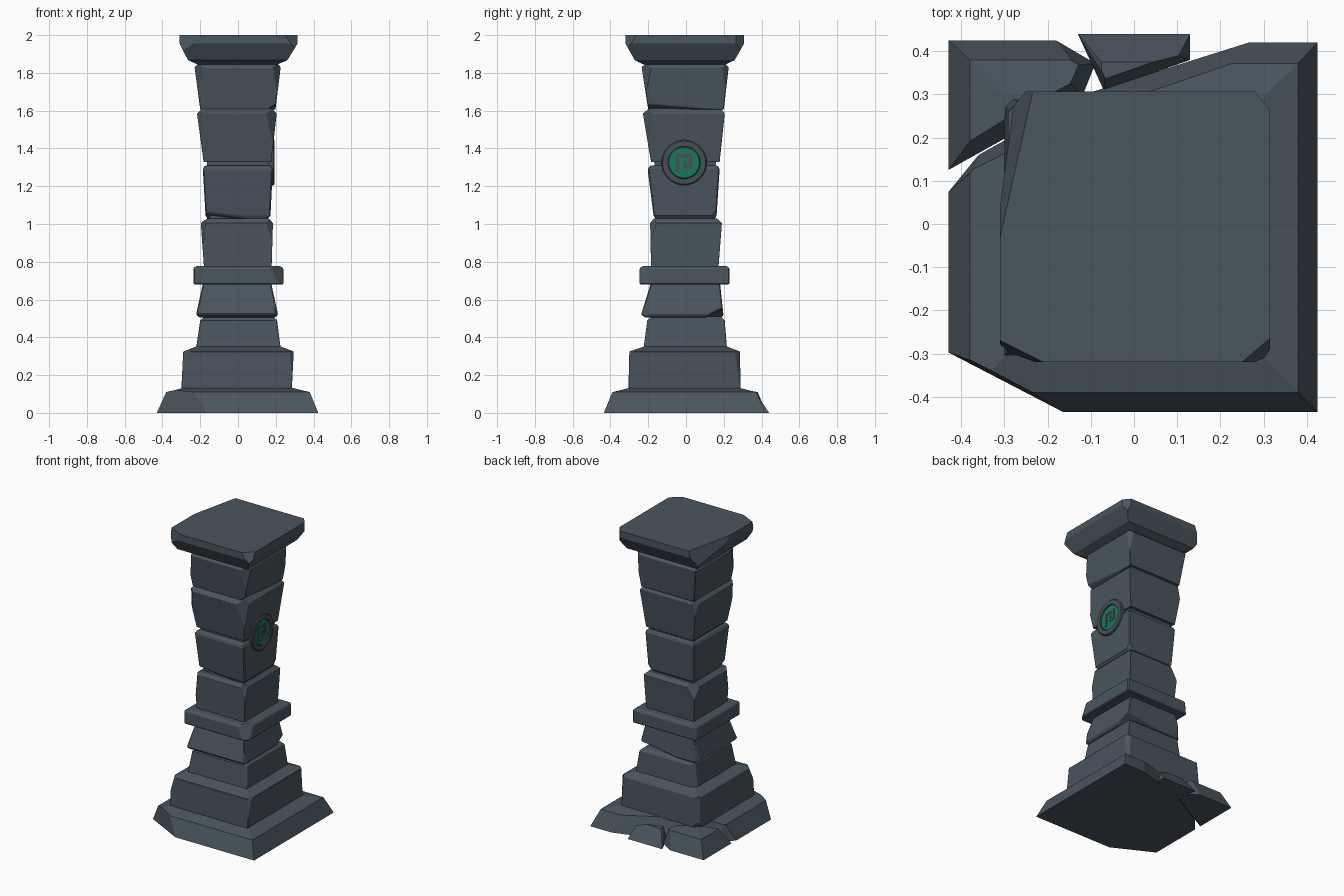
import bpy, bmesh, math
from mathutils import Vector, Matrix


def material(name, rgb):
    m = bpy.data.materials.new(name)
    m.diffuse_color = (*rgb, 1)
    return m


STONE = material("slate stone", (0.068, 0.092, 0.114))
TRIM = material("grey trim", (0.066, 0.078, 0.09))
GREEN = material("jade green", (0.008, 0.19, 0.115))


def finish(bm, name, mat):
    bmesh.ops.recalc_face_normals(bm, faces=bm.faces)
    me = bpy.data.meshes.new(name)
    bm.to_mesh(me)
    bm.free()
    me.materials.append(mat)
    ob = bpy.data.objects.new(name, me)
    bpy.context.collection.objects.link(ob)
    return ob


def block(name, levels, chips=(), bevel=0.006):
    """Loft rectangles (z, x0, x1, y0, y1), then slice off chips (point, outward normal)."""
    bm = bmesh.new()
    rings = [[bm.verts.new((x, y, z)) for x, y in ((x0, y0), (x1, y0), (x1, y1), (x0, y1))]
             for z, x0, x1, y0, y1 in levels]
    bm.faces.new(rings[0][::-1])
    bm.faces.new(rings[-1])
    for a, b in zip(rings, rings[1:]):
        for i in range(4):
            j = (i + 1) % 4
            bm.faces.new((a[i], a[j], b[j], b[i]))
    bmesh.ops.recalc_face_normals(bm, faces=bm.faces)
    for co, no in chips:
        r = bmesh.ops.bisect_plane(bm, geom=bm.verts[:] + bm.edges[:] + bm.faces[:], dist=1e-5,
                                   plane_co=co, plane_no=Vector(no).normalized(), clear_outer=True)
        edges = [e for e in r["geom_cut"] if isinstance(e, bmesh.types.BMEdge) and e.is_boundary]
        if edges:
            bmesh.ops.edgeloop_fill(bm, edges=edges)
    ob = finish(bm, name, STONE)
    if bevel:
        m = ob.modifiers.new("worn edges", 'BEVEL')
        m.width, m.segments, m.limit_method, m.angle_limit = bevel, 1, 'ANGLE', math.radians(40)
    return ob


# Cracked base: main slab and two broken fragments
base = [(0, -.43, .425, -.435, .42), (.11, -.38, .38, -.39, .372), (.132, -.29, .29, -.30, .285)]
block("base_main", base, [
    ((-.425, -.30, 0), (-.135, -.26, .02)),
    ((-.425, .08, 0), (-.08, .065, .01)),
    ((-.36, .16, 0), (-.145, .26, .06)),
    ((-.1, .305, 0), (-.115, .365, .12))], 0)
block("base_corner_fragment",
      [(0, -.43, .2, -.1, .425), (.11, -.38, .2, -.1, .38), (.125, -.30, .2, -.1, .30)], [
    ((-.43, .125, 0), (.19, -.34, .12)),
    ((-.18, .425, 0), (.05, .085, .02)),
    ((-.09, .37, 0), (.15, -.06, .05))], 0)
block("base_small_fragment", [(0, -.13, .13, .28, .44), (.1, -.075, .095, .28, .375)], [
    ((-.07, .31, 0), (.07, -.2, .05)),
    ((-.13, .44, 0), (-.13, -.06, .02))], 0)

# Plinth
block("plinth", [(.125, -.30, .285, -.305, .29), (.325, -.29, .295, -.30, .285),
                 (.352, -.22, .225, -.22, .215)], [
    ((-.29, -.30, .25), (-.5, -.5, .25)),
    ((-.27, .285, .3), (-1, 1, .1)),
    ((-.295, .25, .13), (-1, 1, -.8)),
    ((.29, .265, .3), (1, 1, .1)),
    ((.28, -.295, .3), (1, -1, .15))])

# Lower shaft
block("lower_shaft_block", [(.34, -.222, .226, -.225, .217), (.49, -.20, .207, -.205, .205),
                            (.51, -.18, .185, -.185, .185)], [
    ((-.20, .19, .45), (-1, 1, .2)), ((.2, -.2, .5), (1, -1, .3))])
block("tapered_shaft_block", [(.505, -.205, .195, -.215, .19), (.52, -.222, .212, -.238, .198),
                              (.69, -.185, .175, -.185, .18)], [
    ((.21, -.2, .52), (1, -.5, .05)),
    ((.0, .2, .525), (.15, .5, -1)),
    ((-.205, .18, .55), (-1, 1, 0))])

# Projecting band
block("collar_band", [(.68, -.236, .24, -.245, .23), (.768, -.236, .24, -.245, .23),
                      (.778, -.215, .22, -.225, .21)], [
    ((.24, -.21, .70), (1, -1, .5)), ((-.236, .215, .73), (-1, 1, .1))])

# Upper shaft
block("middle_shaft_block", [(.77, -.18, .178, -.185, .172), (1.005, -.197, .185, -.19, .19),
                             (1.028, -.165, .165, -.17, .165)], [
    ((-.2, -.155, .96), (-1, -.7, .1)),
    ((-.185, .165, .97), (-1, 1, .6)),
    ((.18, -.17, .98), (1, -1, .3))])
block("seal_lower_block", [(1.025, -.16, .155, -.16, .15), (1.045, -.172, .172, -.172, .162),
                           (1.29, -.186, .184, -.203, .178), (1.31, -.175, .175, -.19, .168)], [
    ((-.02, -.175, 1.045), (-.12, -.6, -1)),
    ((.17, .15, 1.05), (.5, 1, -.7)),
    ((-.18, .165, 1.1), (-1, 1, -.2))])
block("joint_core", [(1.0, -.15, .15, -.15, .14), (1.36, -.165, .165, -.17, .16)], (), 0)
block("seal_upper_block", [(1.328, -.182, .176, -.185, .178), (1.585, -.217, .205, -.228, .205),
                           (1.612, -.19, .18, -.195, .185)], [
    ((.19, -.195, 1.45), (1, -1, .05)),
    ((-.21, .195, 1.5), (-1, 1, .2)),
    ((-.205, -.205, 1.5), (-1, -1, 0))])
block("top_shaft_block", [(1.605, -.2, .198, -.2, .2), (1.83, -.23, .226, -.235, .226),
                          (1.852, -.205, .205, -.21, .2)], [
    ((-.205, -.215, 1.72), (-1, -.6, .05)),
    ((.21, -.21, 1.72), (1, -.8, .05)),
    ((.2, 0, 1.62), (.7, -.07, -1)),
    ((.215, .205, 1.75), (1, 1, 0))])

# Capital with chipped corners
block("capital", [(1.845, -.215, .21, -.225, .21), (1.868, -.265, .262, -.272, .258),
                  (1.955, -.31, .315, -.32, .307), (2.0, -.31, .315, -.32, .307)], [
    ((-.31, -.03, 2), (-.335, .075, .12)),
    ((-.31, -.27, 2), (-.05, -.1, .02)),
    ((.315, -.265, 2), (.055, -.065, .035)),
    ((.315, .265, 2), (.042, .035, 0))], 0)

# Round seal on the right (+x) face
CENTRE = Vector((0, -.01, 1.325))


def disc(name, x0, x1, radius, mat, hole=0.0):
    """Disc or ring facing +x, built by spinning a profile."""
    bm = bmesh.new()
    pts = [(x0, hole), (x0, radius), (x1 - .006, radius), (x1, radius - .006), (x1, hole)]
    vs = [bm.verts.new(CENTRE + Vector((x, 0, r))) for x, r in pts]
    edges = [bm.edges.new((a, b)) for a, b in zip(vs, vs[1:])]
    if hole:
        edges.append(bm.edges.new((vs[-1], vs[0])))
    bmesh.ops.spin(bm, geom=vs + edges, cent=CENTRE, axis=(1, 0, 0), angle=math.tau, steps=32)
    bmesh.ops.remove_doubles(bm, verts=bm.verts, dist=1e-5)
    return finish(bm, name, mat)


disc("seal_ring", .14, .194, .12, TRIM, .086)
disc("seal_disc", .14, .188, .087, GREEN)

# Square spiral plates on the seal: (y0, y1, z0, z1) around its centre
bm = bmesh.new()
for y0, y1, z0, z1 in ((-.045, -.025, -.05, .045), (-.025, .045, .027, .045),
                       (.027, .045, -.03, .027), (-.002, .027, -.03, -.014),
                       (-.002, .013, -.014, .01)):
    mid = CENTRE + Vector((.189, (y0 + y1) / 2, (z0 + z1) / 2))
    bmesh.ops.create_cube(bm, size=1, matrix=Matrix.Translation(mid)
                          @ Matrix.Diagonal((.005, y1 - y0, z1 - z0, 1)))
finish(bm, "seal_spiral", TRIM)
